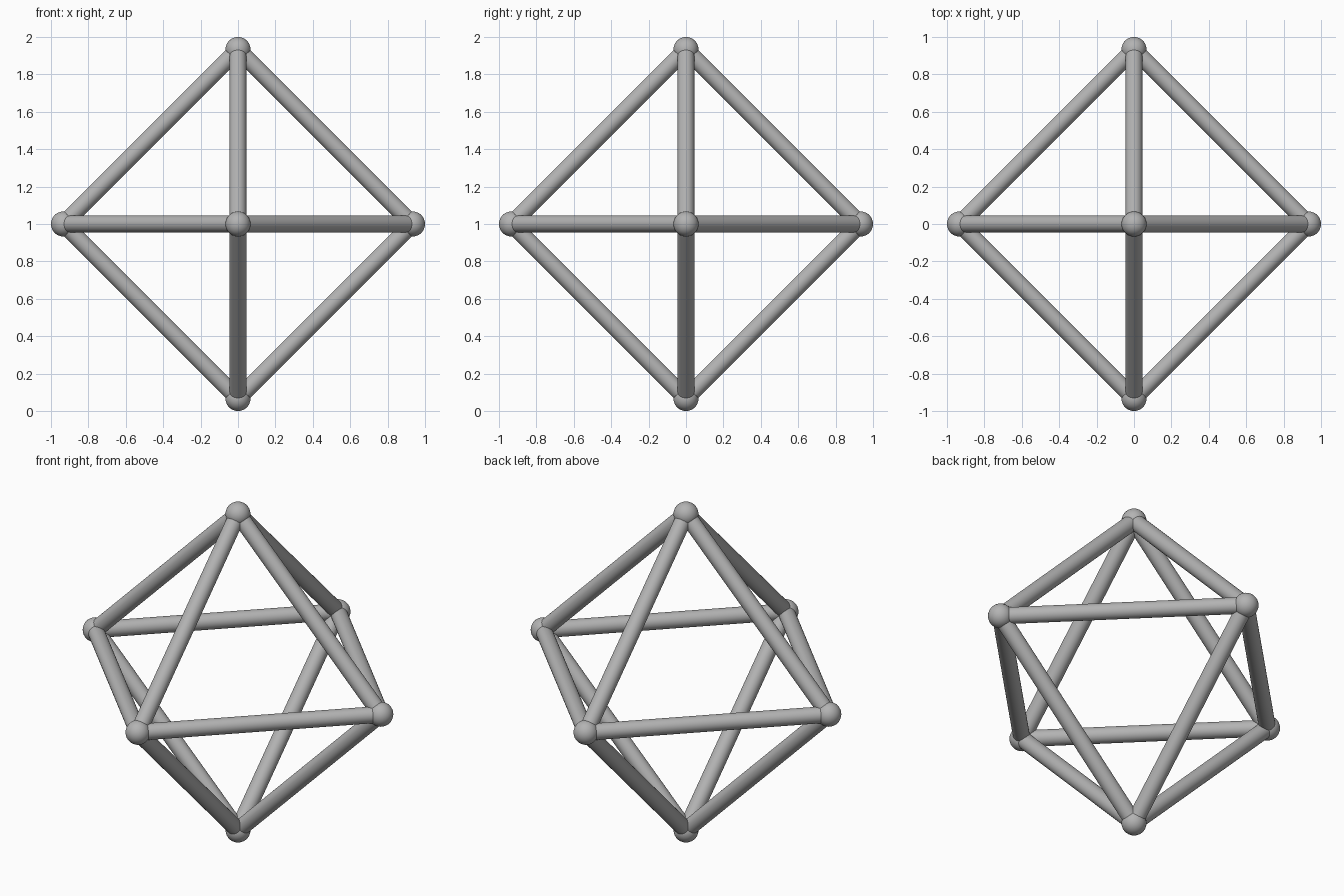
import bpy
from itertools import combinations
from mathutils import Vector

cube = bpy.data.objects.get("Cube")
if cube:
    bpy.data.objects.remove(cube, do_unlink=True)

BALL_RADIUS = 0.067
ROD_RADIUS = 0.045
REACH = 1 - BALL_RADIUS
CENTRE = Vector((0, 0, 1))

grey = bpy.data.materials.new("plain grey")
grey.use_nodes = True
colour = (0.45, 0.45, 0.45, 1)
grey.diffuse_color = colour
grey.node_tree.nodes["Principled BSDF"].inputs["Base Color"].default_value = colour


def finish(name):
    part = bpy.context.object
    part.name = name
    part.data.materials.append(grey)
    bpy.ops.object.shade_smooth_by_angle()


def ball(name, position):
    bpy.ops.mesh.primitive_uv_sphere_add(
        segments=32, ring_count=16, radius=BALL_RADIUS, location=position)
    finish(name)


def rod(name, start, end):
    span = end - start
    bpy.ops.mesh.primitive_cylinder_add(
        vertices=32, radius=ROD_RADIUS, depth=span.length,
        location=(start + end) / 2,
        rotation=span.to_track_quat("Z", "Y").to_euler())
    finish(name)


# Six corners of the octahedron frame
directions = {
    "left": Vector((1, 0, 0)), "right": Vector((-1, 0, 0)),
    "back": Vector((0, 1, 0)), "front": Vector((0, -1, 0)),
    "top": Vector((0, 0, 1)), "bottom": Vector((0, 0, -1)),
}

# Corner balls
for side, direction in directions.items():
    ball(side + "_ball", CENTRE + direction * REACH)

# A rod between every two corners that are not opposite
for (a, u), (b, v) in combinations(directions.items(), 2):
    if u.dot(v) == 0:
        rod(f"{a}_{b}_rod", CENTRE + u * REACH, CENTRE + v * REACH)
